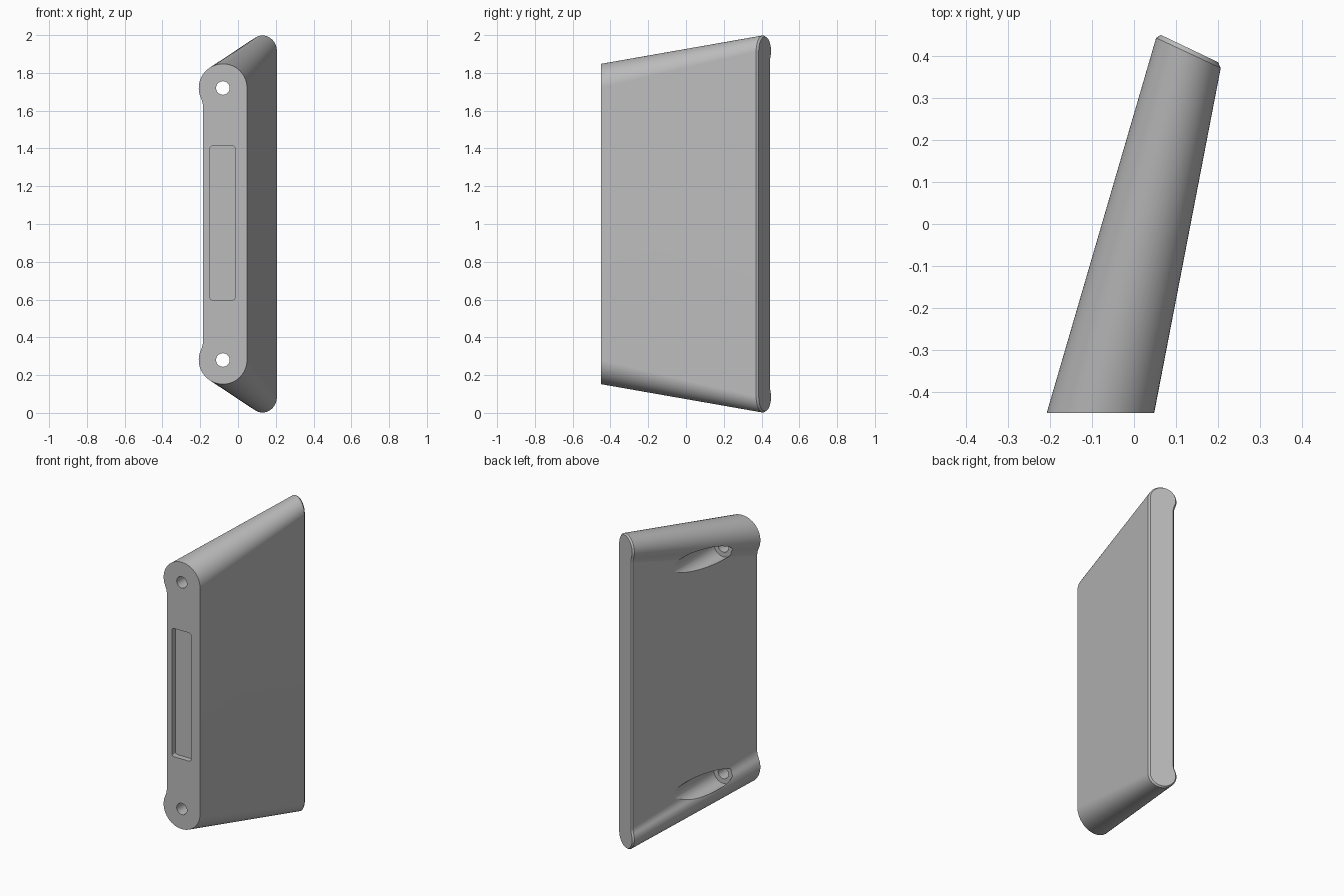
import bpy, bmesh, math
from mathutils import Vector, Matrix

if "Cube" in bpy.data.objects:
    bpy.data.objects.remove(bpy.data.objects["Cube"])

grey = bpy.data.materials.new("satin grey")
grey.use_nodes = True
grey.diffuse_color = (0.5, 0.5, 0.5, 1)
grey.node_tree.nodes["Principled BSDF"].inputs["Base Color"].default_value = (0.5, 0.5, 0.5, 1)


def section(centre, across, r, h, inset=0.0, steps=28):
    """Plate cross-section: flat on one side, rounded lobes on the other."""
    f = 0.82 * r
    dz = math.sqrt((2 * r) ** 2 - (f + r) ** 2)
    tilt = math.atan2(dz, f + r)
    half = []
    for i in range(steps + 1):                      # round lobe
        a = (math.pi + tilt) * i / steps
        half.append(((r - inset) * math.cos(a), h + (r - inset) * math.sin(a)))
    for i in range(1, 9):                           # hollow blend into the flat
        a = tilt * (1 - i / 8)
        half.append((-(f + r) + (r + inset) * math.cos(a),
                     h - dz + (r + inset) * math.sin(a)))
    loop = half + [(u, -v) for u, v in reversed(half)]
    return [centre + across * u + Vector((0, 0, v)) for u, v in loop]


def finish(name, bm):
    bmesh.ops.recalc_face_normals(bm, faces=bm.faces)
    mesh = bpy.data.meshes.new(name)
    bm.to_mesh(mesh)
    bm.free()
    mesh.materials.append(grey)
    ob = bpy.data.objects.new(name, mesh)
    bpy.context.collection.objects.link(ob)
    return ob


def rod(name, r, x, z, y0, y1):
    bm = bmesh.new()
    spot = Matrix.Translation((x, (y0 + y1) / 2, z)) @ Matrix.Rotation(math.pi / 2, 4, "X")
    bmesh.ops.create_cone(bm, cap_ends=True, segments=40, radius1=r, radius2=r,
                          depth=y1 - y0, matrix=spot)
    return finish(name, bm)


# Tapered, leaning body lofted from the front section to the angled back end
front = section(Vector((-0.08, -0.45, 1)), Vector((1, 0, 0)), 0.128, 0.72)
lean = Vector((0.153, -0.073, 0)).normalized()
back_centre = Vector((0.132, 0.4175, 1))
back = section(back_centre, lean, 0.0845, 0.9155)
shoulder = [a.lerp(b, 0.988) for a, b in zip(front, back)]
end = section(back_centre, lean, 0.0845, 0.9155, inset=0.009)

bm = bmesh.new()
rings = [[bm.verts.new(p) for p in ring] for ring in (front, shoulder, end)]
n = len(front)
for a, b in zip(rings, rings[1:]):
    for i in range(n):
        j = (i + 1) % n
        bm.faces.new((a[i], a[j], b[j], b[i]))
bm.faces.new(rings[0])
bm.faces.new(rings[-1])
body = finish("body", bm)

# Cutters: screw holes with counterbores, and the shallow front recess
cutters = []
for side in (-1, 1):
    z = 1 + side * 0.72
    cutters.append(rod("screw_hole", 0.036, -0.08, z, -0.6, 0.6))
    cutters.append(rod("counterbore", 0.066, -0.08, z, -0.26, 0.62))

bm = bmesh.new()
bmesh.ops.create_cube(bm, size=1, matrix=Matrix.Translation((-0.082, -0.455, 1.005))
                      @ Matrix.Diagonal((0.134, 0.08, 0.815, 1)))
upright = [e for e in bm.edges if abs(e.verts[0].co.y - e.verts[1].co.y) > 0.01]
bmesh.ops.bevel(bm, geom=upright, offset=0.014, segments=4, profile=0.5, affect="EDGES")
cutters.append(finish("front_recess", bm))

bpy.context.view_layer.objects.active = body
body.select_set(True)
for cutter in cutters:
    mod = body.modifiers.new("cut", "BOOLEAN")
    mod.operation = "DIFFERENCE"
    mod.solver = "EXACT"
    mod.object = cutter
    bpy.ops.object.modifier_apply(modifier=mod.name)
    bpy.data.objects.remove(cutter)

bpy.ops.object.shade_smooth_by_angle(angle=math.radians(25))
weighted = body.modifiers.new("even_shading", "WEIGHTED_NORMAL")
weighted.keep_sharp = True
